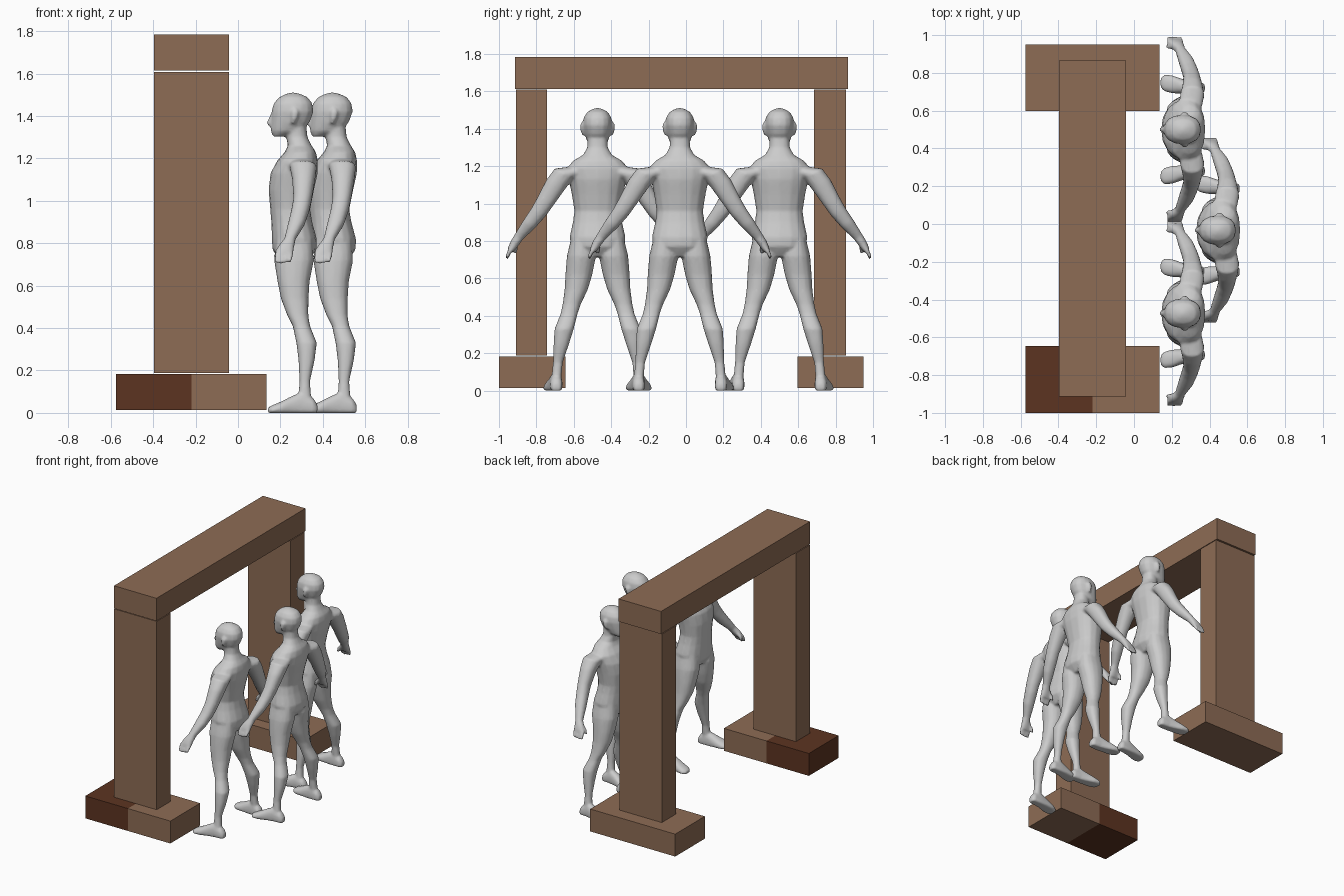
import bpy, bmesh, math
from mathutils import Vector


def material(name, rgb):
    m = bpy.data.materials.new(name)
    m.diffuse_color = (*rgb, 1)
    return m


brown = material("brown_wood", (0.27, 0.15, 0.09))
dark = material("dark_wood", (0.107, 0.034, 0.015))


def add_object(name, mesh):
    ob = bpy.data.objects.new(name, mesh)
    bpy.context.collection.objects.link(ob)
    return ob


def box(name, lo, hi, dark_below_x=None):
    """Box between two corners, optionally split with a dark -x half."""
    bm = bmesh.new()
    bmesh.ops.create_cube(bm, size=1)
    for v in bm.verts:
        v.co = [lo[i] if v.co[i] < 0 else hi[i] for i in range(3)]
    if dark_below_x is not None:
        bmesh.ops.bisect_plane(bm, geom=bm.verts[:] + bm.edges[:] + bm.faces[:],
                               plane_co=(dark_below_x, 0, 0), plane_no=(1, 0, 0))
        for f in bm.faces:
            f.material_index = int(f.calc_center_median().x < dark_below_x)
    me = bpy.data.meshes.new(name)
    bm.to_mesh(me)
    bm.free()
    me.materials.append(brown)
    me.materials.append(dark)
    return add_object(name, me)


# Gateway: two bases, two posts, one lintel
box("near_base", (-0.575, -1.0, 0.014), (0.135, -0.645, 0.183), -0.22)
box("far_base", (-0.575, 0.597, 0.014), (0.135, 0.95, 0.183))
box("near_post", (-0.397, -0.91, 0.187), (-0.042, -0.744, 1.609))
box("far_post", (-0.397, 0.685, 0.187), (-0.042, 0.856, 1.609))
box("lintel", (-0.397, -0.913, 1.614), (-0.042, 0.865, 1.785))

# Standing figure, facing -x
bm = bmesh.new()
X, Y, Z = Vector((1, 0, 0)), Vector((0, 1, 0)), Vector((0, 0, 1))


def loft(rings, u, v, sides=16, power=0.88, mirror=False):
    """Skin rings of (centre, radius along u, radius along v), capped."""
    for s in ((1, -1) if mirror else (1,)):
        loops = []
        for c, a, b in rings:
            loop = []
            for i in range(sides):
                t = 2 * math.pi * i / sides
                cu, cv = math.cos(t), math.sin(t)
                p = (Vector(c) + u * a * math.copysign(abs(cu) ** power, cu)
                     + v * b * math.copysign(abs(cv) ** power, cv))
                loop.append(bm.verts.new((p.x, p.y * s, max(p.z, 0))))
            loops.append(loop)
        for l0, l1 in zip(loops, loops[1:]):
            for i in range(sides):
                j = (i + 1) % sides
                bm.faces.new((l0[i], l0[j], l1[j], l1[i]))
        bm.faces.new(loops[0][::-1])
        bm.faces.new(loops[-1])


def upright(rows, mirror=False):
    """Rows of (z, front x, back x, left y, right y)."""
    loft([(((f + b) / 2, (l + r) / 2, z), (b - f) / 2, (r - l) / 2)
          for z, f, b, l, r in rows], X, Y, mirror=mirror)


def sym(rows):
    return [(z, f, b, -w, w) for z, f, b, w in rows]


# torso and neck
upright(sym([(0.715, -0.05, 0.08, 0.06), (0.77, -0.088, 0.12, 0.14),
             (0.82, -0.09, 0.122, 0.15), (0.90, -0.093, 0.10, 0.132),
             (0.96, -0.098, 0.09, 0.124), (1.05, -0.106, 0.108, 0.138),
             (1.13, -0.097, 0.126, 0.155), (1.19, -0.065, 0.127, 0.165),
             (1.23, -0.03, 0.118, 0.13), (1.26, -0.015, 0.098, 0.078),
             (1.30, -0.022, 0.078, 0.055), (1.36, -0.022, 0.072, 0.053)]))
# head
upright(sym([(1.303, -0.085, -0.035, 0.028), (1.33, -0.096, 0.05, 0.055),
             (1.37, -0.094, 0.088, 0.068), (1.42, -0.092, 0.106, 0.078),
             (1.46, -0.082, 0.101, 0.074), (1.49, -0.055, 0.078, 0.055),
             (1.504, -0.025, 0.045, 0.03), (1.511, 0, 0.02, 0.01)]))
# nose and ears
upright(sym([(1.355, -0.108, -0.08, 0.016), (1.368, -0.116, -0.08, 0.014),
             (1.41, -0.096, -0.08, 0.01)]))
upright([(1.365, 0.0, 0.02, 0.06, 0.082), (1.39, 0.0, 0.032, 0.06, 0.092),
         (1.42, 0.0, 0.038, 0.06, 0.094), (1.435, 0.008, 0.03, 0.06, 0.086)], True)
# legs
upright([(0.82, -0.07, 0.10, 0.03, 0.14), (0.72, -0.08, 0.108, 0.008, 0.164),
         (0.62, -0.064, 0.088, 0.028, 0.172), (0.54, -0.048, 0.083, 0.052, 0.176),
         (0.46, -0.018, 0.082, 0.09, 0.187), (0.41, 0.008, 0.09, 0.107, 0.198),
         (0.33, 0.025, 0.122, 0.127, 0.23), (0.25, 0.035, 0.112, 0.152, 0.235),
         (0.15, 0.04, 0.09, 0.186, 0.238), (0.08, 0.035, 0.095, 0.192, 0.245),
         (0.02, 0.03, 0.115, 0.19, 0.25)], True)
# feet
loft([((x, y, h * 0.35), h * 0.65, w) for x, y, h, w in
      [(0.125, 0.22, 0.04, 0.02), (0.105, 0.22, 0.07, 0.032), (0.05, 0.222, 0.10, 0.035),
       (0.0, 0.23, 0.078, 0.04), (-0.05, 0.24, 0.052, 0.048),
       (-0.09, 0.246, 0.036, 0.044), (-0.11, 0.248, 0.024, 0.026)]],
     Z, Y, mirror=True)
# arms and palms
arm_side = Vector((0, 0.87, 0.49))
loft([((0.045, 0.11, 1.175), 0.062, 0.045), ((0.058, 0.18, 1.16), 0.064, 0.056),
      ((0.06, 0.225, 1.10), 0.054, 0.056), ((0.055, 0.28, 1.01), 0.044, 0.048),
      ((0.044, 0.315, 0.955), 0.043, 0.044), ((0.025, 0.365, 0.89), 0.04, 0.038),
      ((-0.005, 0.422, 0.82), 0.027, 0.026), ((-0.022, 0.445, 0.785), 0.038, 0.024),
      ((-0.03, 0.465, 0.75), 0.041, 0.018)], X, arm_side, mirror=True)
# fingers and thumbs
for k in range(4):
    x = -0.062 + k * 0.021
    drop = 0.705 + 0.004 * abs(k - 1)
    loft([((x, 0.458, 0.765), 0.011, 0.012), ((x - 0.003, 0.475, 0.735), 0.0105, 0.012),
          ((x - 0.007, 0.486, drop), 0.008, 0.009)], X, arm_side, 8, mirror=True)
loft([((-0.03, 0.435, 0.80), 0.016, 0.014), ((-0.062, 0.435, 0.765), 0.013, 0.013),
      ((-0.075, 0.442, 0.73), 0.009, 0.009)], X, arm_side, 8, mirror=True)

bmesh.ops.recalc_face_normals(bm, faces=bm.faces[:])
figure = bpy.data.meshes.new("figure")
bm.to_mesh(figure)
bm.free()

# Three figures sharing one mesh, parts fused into a smooth skin
for name, x, y in (("left_figure", 0.25, -0.473), ("middle_figure", 0.435, -0.033),
                   ("right_figure", 0.25, 0.5)):
    ob = add_object(name, figure)
    ob.location = (x, y, 0)
    fuse = ob.modifiers.new("fuse", "REMESH")
    fuse.mode = "VOXEL"
    fuse.voxel_size = 0.008
    fuse.use_smooth_shade = True
    soften = ob.modifiers.new("soften", "SMOOTH")
    soften.factor = 0.5
    soften.iterations = 5
    thin = ob.modifiers.new("thin", "DECIMATE")
    thin.ratio = 0.35
